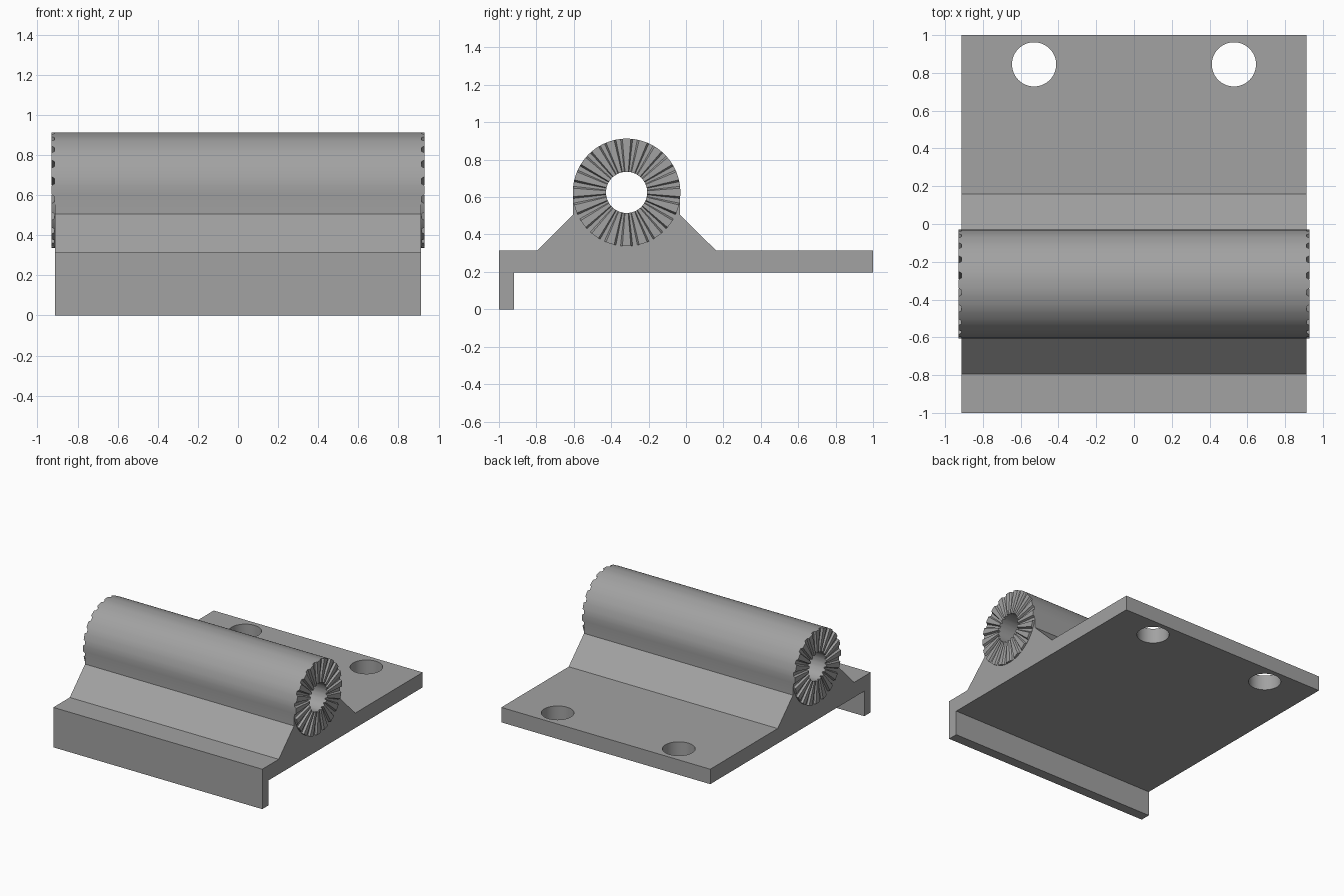
import bpy, bmesh, math

if "Cube" in bpy.data.objects:
    bpy.data.objects.remove(bpy.data.objects["Cube"])

HALF = 0.912               # half width of the bracket
CY, CZ = -0.3175, 0.625    # barrel axis
R_OUT, R_BORE = 0.2875, 0.11
TEETH = 20

grey = bpy.data.materials.new("grey metal")
grey.diffuse_color = (0.36, 0.36, 0.36, 1)
grey.use_nodes = True
grey.node_tree.nodes["Principled BSDF"].inputs["Base Color"].default_value = grey.diffuse_color


def make_object(name, bm):
    bmesh.ops.recalc_face_normals(bm, faces=bm.faces)
    mesh = bpy.data.meshes.new(name)
    bm.to_mesh(mesh)
    bm.free()
    mesh.materials.append(grey)
    obj = bpy.data.objects.new(name, mesh)
    bpy.context.collection.objects.link(obj)
    return obj


def boolean(target, other, operation):
    mod = target.modifiers.new(operation, 'BOOLEAN')
    mod.object, mod.operation, mod.solver = other, operation, 'EXACT'
    bpy.context.view_layer.objects.active = target
    bpy.ops.object.modifier_apply(modifier=mod.name)
    bpy.data.objects.remove(other)


# Base plate, front lip and sloped saddle: one side profile, open below the bore
wall = 0.286
profile = [(-1, 0), (-0.92, 0), (-0.92, 0.197), (1, 0.197), (1, 0.315), (0.16, 0.315),
           (CY + wall, 0.505), (CY + wall, 0.61)]
for i in range(25):
    a = -math.pi * i / 24
    profile.append((CY + 0.2 * math.cos(a), CZ - 0.015 + 0.2 * math.sin(a)))
profile += [(CY - wall, 0.61), (CY - wall, 0.505), (-0.795, 0.315), (-1, 0.315)]
bm = bmesh.new()
face = bm.faces.new([bm.verts.new((-HALF, y, z)) for y, z in profile])
ext = bmesh.ops.extrude_face_region(bm, geom=[face])
bmesh.ops.translate(bm, vec=(2 * HALF, 0, 0),
                    verts=[v for v in ext["geom"] if isinstance(v, bmesh.types.BMVert)])
bracket = make_object("hinge_bracket", bm)

# Hollow barrel with radial teeth on both ends: (angle in degrees, end position)
tooth = [(-4.5, 0.929), (0, 0.929), (4.5, 0.929), (6.5, 0.914), (9, 0.914), (11.5, 0.914)]
bm = bmesh.new()
rings = []
for t in range(TEETH):
    for deg, x in tooth:
        a = math.radians(deg + t * 360 / TEETH)
        rings.append([bm.verts.new((sx, CY + r * math.cos(a), CZ + r * math.sin(a)))
                      for sx, r in ((-x, R_OUT), (x, R_OUT), (x, R_BORE), (-x, R_BORE))])
for i, ring in enumerate(rings):
    nxt = rings[(i + 1) % len(rings)]
    for k in range(4):
        j = (k + 1) % 4
        bm.faces.new((ring[k], ring[j], nxt[j], nxt[k]))
barrel = make_object("hinge_barrel", bm)
boolean(bracket, barrel, 'UNION')

# Two screw holes near the back edge
for side in (-1, 1):
    bpy.ops.mesh.primitive_cylinder_add(vertices=64, radius=0.117, depth=0.5,
                                        location=(side * 0.529, 0.845, 0.25))
    cutter = bpy.context.object
    cutter.name = "hole_cutter"
    cutter.hide_render = True
    cutter.data.materials.append(grey)
    boolean(bracket, cutter, 'DIFFERENCE')

# Smooth round surfaces, keep machined edges crisp
bpy.ops.object.select_all(action='DESELECT')
bracket.select_set(True)
bpy.context.view_layer.objects.active = bracket
bpy.ops.object.shade_smooth_by_angle(angle=math.radians(25))
